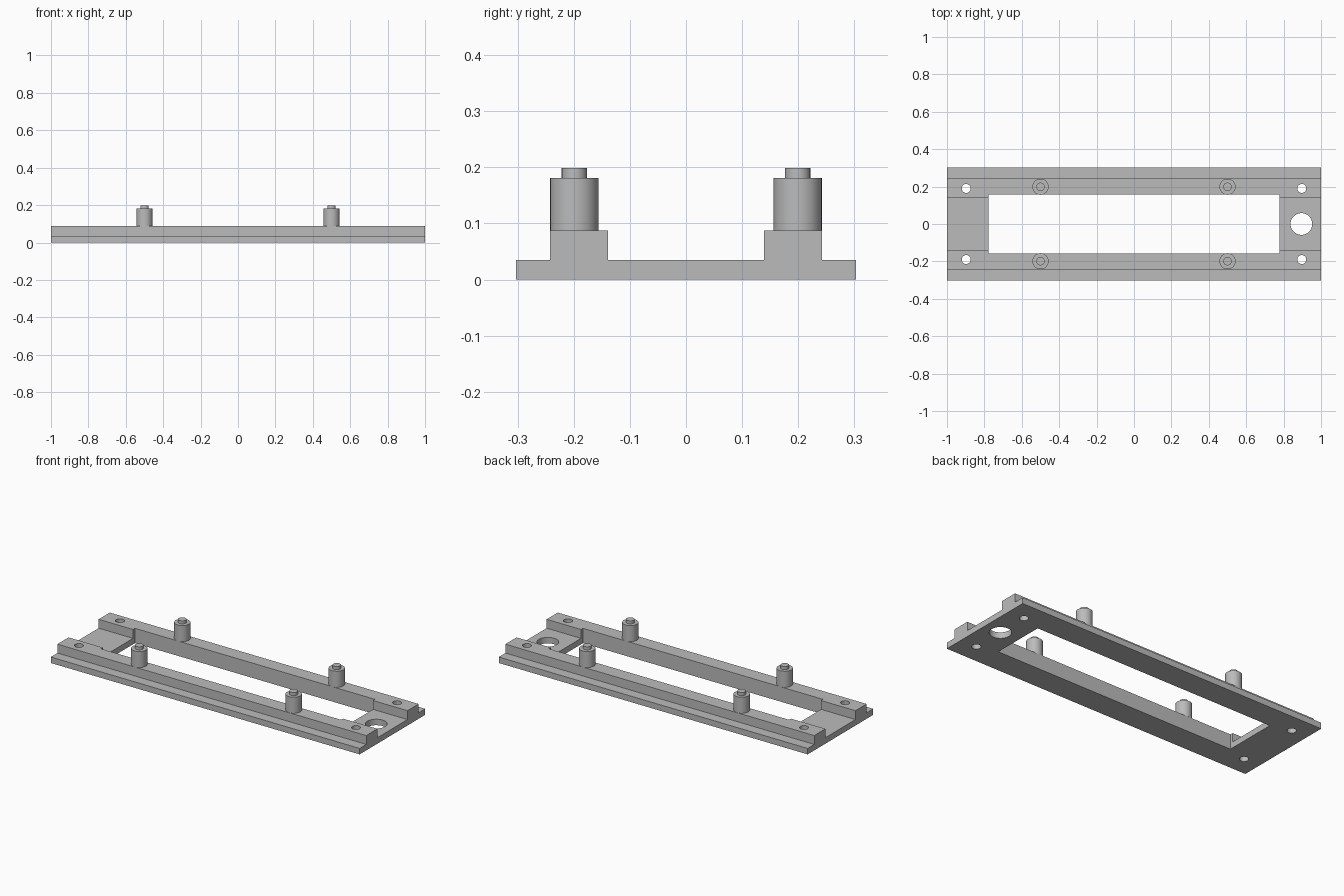
import bpy
import bmesh
from mathutils import Matrix, Vector

cube = bpy.data.objects.get("Cube")
if cube:
    bpy.data.objects.remove(cube, do_unlink=True)

grey = bpy.data.materials.new("plain grey")
grey.use_nodes = True
colour = (0.5, 0.5, 0.5, 1)
grey.diffuse_color = colour
grey.node_tree.nodes["Principled BSDF"].inputs["Base Color"].default_value = colour


def finish(bm, name):
    bmesh.ops.recalc_face_normals(bm, faces=bm.faces)
    mesh = bpy.data.meshes.new(name)
    bm.to_mesh(mesh)
    bm.free()
    mesh.materials.append(grey)
    obj = bpy.data.objects.new(name, mesh)
    bpy.context.collection.objects.link(obj)
    return obj


def add_box(bm, x0, x1, y0, y1, z0, z1):
    size = Vector((x1 - x0, y1 - y0, z1 - z0))
    mid = Vector((x0 + x1, y0 + y1, z0 + z1)) / 2
    bmesh.ops.create_cube(bm, size=1, matrix=Matrix.Translation(mid) @ Matrix.Diagonal(size).to_4x4())


def add_cylinder(bm, x, y, z0, z1, r, sides=48):
    bmesh.ops.create_cone(bm, cap_ends=True, segments=sides, radius1=r, radius2=r,
                          depth=z1 - z0, matrix=Matrix.Translation((x, y, (z0 + z1) / 2)))


BASE, RAIL = 0.035, 0.087
EDGE, OUT, IN = 0.303, 0.242, 0.139

# Frame: one cross-section with two raised rails, swept along x
half = [(EDGE, 0), (EDGE, BASE), (OUT, BASE), (OUT, RAIL), (IN, RAIL), (IN, BASE)]
section = half + [(-y, z) for y, z in reversed(half)]
bm = bmesh.new()
face = bm.faces.new([bm.verts.new((-1, y, z)) for y, z in section])
swept = bmesh.ops.extrude_face_region(bm, geom=[face], use_keep_orig=True)["geom"]
bmesh.ops.translate(bm, vec=(2, 0, 0), verts=[v for v in swept if isinstance(v, bmesh.types.BMVert)])
frame = finish(bm, "frame")

# Central window, four screw holes and one cable hole
bm = bmesh.new()
add_box(bm, -0.777, 0.777, -0.157, 0.157, -0.1, 0.3)
add_cylinder(bm, 0.895, 0, -0.1, 0.3, 0.058)
for sx in (-1, 1):
    for sy in (-1, 1):
        add_cylinder(bm, sx * 0.897, sy * 0.19, -0.1, 0.3, 0.024, 32)
cutter = finish(bm, "opening_cutter")
cutter.hide_render = True
cutter.hide_viewport = True
cutter.display_type = 'WIRE'
cut = frame.modifiers.new("openings", 'BOOLEAN')
cut.operation = 'DIFFERENCE'
cut.solver = 'EXACT'
cut.object = cutter

# Stand-off posts with locating pins
posts = []
for sx, side in ((-1, "right"), (1, "left")):
    for sy, end in ((-1, "front"), (1, "back")):
        for part, z0, z1, r in (("post", RAIL, 0.181, 0.043), ("pin", 0.181, 0.199, 0.0225)):
            bm = bmesh.new()
            add_cylinder(bm, sx * 0.5, sy * 0.199, z0, z1, r)
            posts.append(finish(bm, f"{end}_{side}_{part}"))

bpy.ops.object.select_all(action='DESELECT')
for obj in posts:
    obj.select_set(True)
bpy.context.view_layer.objects.active = posts[0]
bpy.ops.object.shade_smooth_by_angle()
